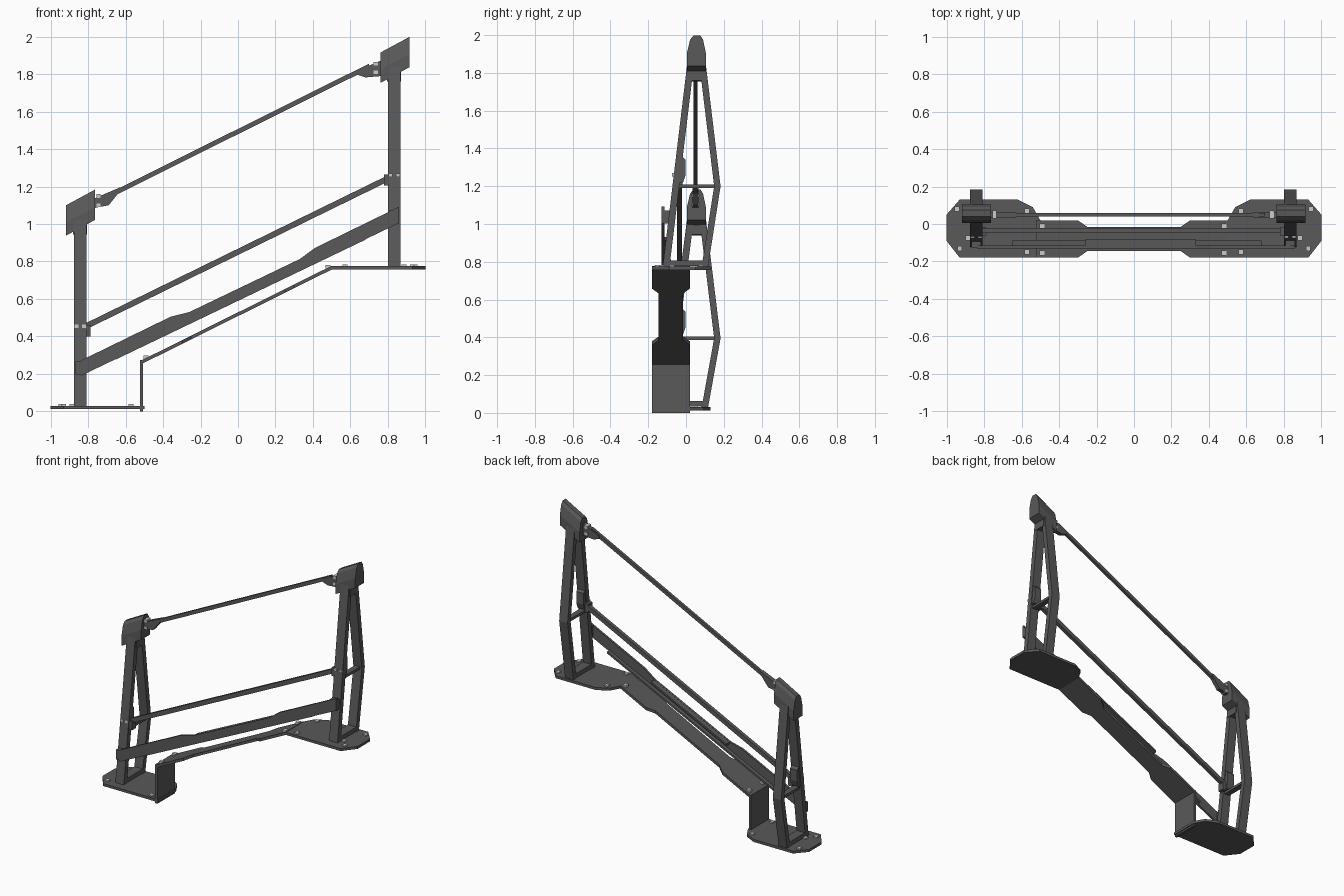
import bpy, bmesh
from mathutils import Vector

if "Cube" in bpy.data.objects:
    bpy.data.objects.remove(bpy.data.objects["Cube"])

def material(name, v):
    m = bpy.data.materials.new(name)
    m.diffuse_color = (v, v, v, 1)
    m.use_nodes = True
    m.node_tree.nodes["Principled BSDF"].inputs["Base Color"].default_value = m.diffuse_color
    return m

DARK, LIGHT = material("dark_steel", 0.1), material("bolt_steel", 0.6)

def prism(name, pts, axis, lo, hi, slope=0.0, x0=0.0, mat=DARK):
    """Extrude a 2D outline along an axis; optionally shear z by slope * (x - x0)."""
    def at(p, d):
        v = {'x': (d, p[0], p[1]), 'y': (p[0], d, p[1]), 'z': (p[0], p[1], d)}[axis]
        return Vector((v[0], v[1], v[2] + slope * (v[0] - x0)))
    bm = bmesh.new()
    a = [bm.verts.new(at(p, lo)) for p in pts]
    b = [bm.verts.new(at(p, hi)) for p in pts]
    n = len(pts)
    bm.faces.new(a)
    bm.faces.new(b[::-1])
    for i in range(n):
        bm.faces.new((a[i], b[i], b[(i + 1) % n], a[(i + 1) % n]))
    bmesh.ops.recalc_face_normals(bm, faces=bm.faces)
    me = bpy.data.meshes.new(name)
    bm.to_mesh(me)
    bm.free()
    me.materials.append(mat)
    ob = bpy.data.objects.new(name, me)
    bpy.context.collection.objects.link(ob)
    return ob

def box(name, c, s, mat=DARK):
    x, y, z = (k / 2 for k in s)
    return prism(name, [(c[0] - x, c[1] - y), (c[0] + x, c[1] - y), (c[0] + x, c[1] + y), (c[0] - x, c[1] + y)],
                 'z', c[2] - z, c[2] + z, mat=mat)

def strip(path, t):
    """Thicken a path in the second-to-first plane by +-t along the first coordinate."""
    return [(p - t, q) for p, q in path] + [(p + t, q) for p, q in reversed(path)]

def sloped_bar(name, a, b, y, w, h):
    (x1, z1), (x2, z2) = a, b
    return prism(name, [(x1, z1 - h / 2), (x2, z2 - h / 2), (x2, z2 + h / 2), (x1, z1 + h / 2)],
                 'y', y - w / 2, y + w / 2)

# Floor plates, mirrored left and right
plate = [(0.5, -0.18), (0.93, -0.18), (1.0, -0.09), (1.0, 0.05), (0.93, 0.13),
         (0.62, 0.13), (0.54, 0.09), (0.5, 0.02)]
prism("upper_floor_plate", plate, 'z', 0.757, 0.775)
prism("lower_floor_plate", [(-x, y) for x, y in plate], 'z', 0.012, 0.03)

# Riser and sloping stringer with a narrow waist
box("riser_plate", (-0.515, -0.08, 0.137), (0.018, 0.2, 0.274))
half = [(0.5, -0.18), (0.3, -0.18), (0.25, -0.145), (-0.25, -0.145), (-0.3, -0.18), (-0.522, -0.18)]
back = [(-0.522, 0.02), (-0.3, 0.02), (-0.25, -0.015), (0.25, -0.015), (0.3, 0.02), (0.5, 0.02)]
prism("stringer_plate", half + back, 'z', 0.255, 0.275, slope=0.497, x0=-0.51)

# A-frame posts: (name, centre x, base z, knee z, head z)
for name, cx, base, knee, head in (("left", -0.842, 0.03, 0.395, 0.98), ("right", 0.833, 0.775, 1.2, 1.795)):
    lo, hi = cx - 0.033, cx + 0.033
    top = head + 0.05
    prism(name + "_front_leg", strip([(-0.105, base), (0.024, top)], 0.018), 'x', lo, hi)
    prism(name + "_back_leg", strip([(0.1, base), (0.166, knee), (0.088, top)], 0.017), 'x', lo, hi)
    box(name + "_foot_bar", (cx, -0.002, base + 0.018), (0.066, 0.23, 0.03))
    box(name + "_cross_bar", (cx, 0.055, knee), (0.04, 0.22, 0.018))
    # Head hood and its collar
    hood = [(0.005, 0), (0.105, 0), (0.105, 0.07), (0.09, 0.14), (0.075, 0.162),
            (0.04, 0.162), (0.022, 0.14), (0.005, 0.07)]
    hx = 0.838 if cx > 0 else -0.84
    prism(name + "_head_hood", [(y, z + head) for y, z in hood], 'x', hx - 0.077, hx + 0.077, slope=0.54, x0=hx)
    box(name + "_head_collar", (cx, 0.055, head - 0.01), (0.075, 0.085, 0.05))
    # Mid rail clamp behind the front leg
    cz = knee + 0.06
    prism(name + "_rail_clamp", [(-0.06, cz - 0.05), (-0.015, cz - 0.04), (-0.002, cz + 0.0),
                                 (-0.002, cz + 0.08), (-0.03, cz + 0.105)], 'x', lo + 0.005, hi - 0.005)
    s = 1 if cx > 0 else -1
    box(name + "_rail_socket", (cx - s * 0.04, -0.04, cz - 0.025), (0.03, 0.045, 0.06))
    for k in (-0.02, 0.02):
        box(name + "_clamp_bolt", (cx + k, -0.068, cz), (0.022, 0.012, 0.018), LIGHT)

# Hand rail with end gussets
sloped_bar("top_rail", (-0.7, 1.145), (0.7, 1.842), 0.05, 0.02, 0.028)
prism("left_rail_gusset", [(-0.77, 1.085), (-0.69, 1.1), (-0.63, 1.175), (-0.63, 1.195), (-0.77, 1.135)],
      'y', 0.035, 0.065)
prism("right_rail_gusset", [(0.77, 1.79), (0.68, 1.782), (0.635, 1.797), (0.635, 1.818), (0.77, 1.875)],
      'y', 0.035, 0.065)
for x, z in ((-0.745, 1.15), (-0.745, 1.1), (0.735, 1.855), (0.735, 1.81)):
    box("gusset_bolt", (x, 0.05, z), (0.022, 0.042, 0.02), LIGHT)

# Mid rail
sloped_bar("mid_rail", (-0.81, 0.455), (0.8, 1.243), -0.035, 0.026, 0.034)

# Toe board: waisted web with folded lips
web = [(-0.838, 0.19), (0.86, 1.005), (0.86, 1.092), (0.41, 0.872), (0.33, 0.813),
       (-0.26, 0.53), (-0.36, 0.505), (-0.838, 0.272)]
prism("toe_board", web, 'y', -0.13, -0.115)
sloped_bar("toe_board_lower_lip", (-0.65, 0.285), (0.68, 0.923), -0.108, 0.04, 0.014)
sloped_bar("toe_board_upper_lip", (-0.26, 0.522), (0.33, 0.805), -0.1, 0.04, 0.014)
for s, x, z in ((-1, -0.842, 0.232), (1, 0.833, 1.037)):
    box("toe_board_bracket", (x, -0.1, z), (0.05, 0.05, 0.07))

# Floor bolts on both plates and on the stringer ends
for s, z in ((-1, 0.032), (1, 0.777)):
    for x, y in ((0.57, -0.15), (0.57, 0.07), (0.945, 0.08), (0.885, -0.075), (0.93, -0.13)):
        box("floor_bolt", (s * x, y, z), (0.026, 0.026, 0.014), LIGHT)
for x in (-0.49, 0.48):
    for y in (-0.155, -0.01):
        box("stringer_bolt", (x, y, 0.28 + 0.497 * (x + 0.51)), (0.026, 0.026, 0.018), LIGHT)
